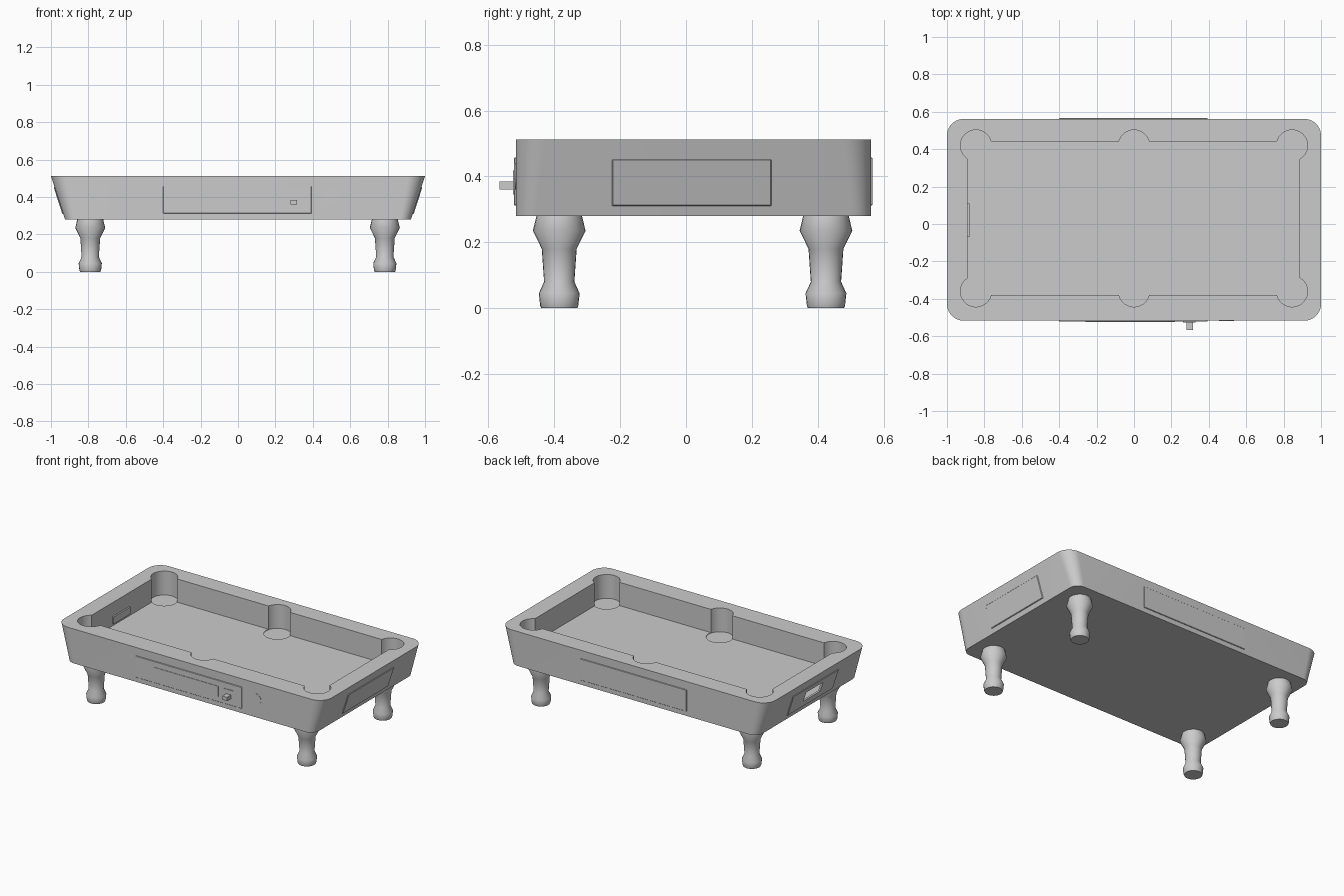
import bpy, bmesh, math
from mathutils import Matrix

cube = bpy.data.objects.get("Cube")
if cube:
    bpy.data.objects.remove(cube, do_unlink=True)

grey = bpy.data.materials.new("plain grey")
grey.use_nodes = True
COLOR = (0.6, 0.6, 0.6, 1)
grey.diffuse_color = COLOR
grey.node_tree.nodes["Principled BSDF"].inputs["Base Color"].default_value = COLOR

FRONT, BACK = -0.517, 0.562
BOTTOM, TOP = 0.28, 0.512
MID_Y = (FRONT + BACK) / 2


def end_x(z):
    """Half length of the tapered cabinet at a height."""
    return 0.925 + 0.075 * (z - BOTTOM) / (TOP - BOTTOM)


def make(name, bm):
    bmesh.ops.recalc_face_normals(bm, faces=bm.faces)
    mesh = bpy.data.meshes.new(name)
    bm.to_mesh(mesh)
    bm.free()
    mesh.materials.append(grey)
    obj = bpy.data.objects.new(name, mesh)
    bpy.context.collection.objects.link(obj)
    return obj


def box(name, xs, ys, zs):
    bm = bmesh.new()
    bmesh.ops.create_cube(bm, size=1)
    for v in bm.verts:
        v.co = [r[0] if c < 0 else r[1] for c, r in zip(v.co, (xs, ys, zs))]
    return make(name, bm)


def cylinder(name, r, depth, matrix):
    bm = bmesh.new()
    bmesh.ops.create_cone(bm, cap_ends=True, segments=40, radius1=r, radius2=r,
                          depth=depth, matrix=matrix)
    return make(name, bm)


def cut(obj, cutter):
    mod = obj.modifiers.new("cut", "BOOLEAN")
    mod.operation, mod.solver, mod.object = "DIFFERENCE", "EXACT", cutter


def bake(obj):
    """Replace the mesh by its modified result."""
    dg = bpy.context.evaluated_depsgraph_get()
    obj.data = bpy.data.meshes.new_from_object(obj.evaluated_get(dg))
    obj.modifiers.clear()


def smooth(obj, angle=30):
    bpy.ops.object.select_all(action="DESELECT")
    obj.select_set(True)
    bpy.context.view_layer.objects.active = obj
    bpy.ops.object.shade_smooth_by_angle(angle=math.radians(angle))


def bevel(obj, width=0.003):
    obj.modifiers.new("bevel", "BEVEL").width = width


def rounded_ring(bm, z, r):
    """Rounded rectangle of vertices at height z."""
    ring, steps = [], 10
    hx, hy = end_x(z), (BACK - FRONT) / 2
    for i, (sx, sy) in enumerate(((1, 1), (-1, 1), (-1, -1), (1, -1))):
        for k in range(steps + 1):
            a = math.pi / 2 * (i + k / steps)
            ring.append(bm.verts.new((sx * (hx - r) + r * math.cos(a),
                                      MID_Y + sy * (hy - r) + r * math.sin(a), z)))
    return ring


# Cabinet with tapered ends
bm = bmesh.new()
low, high = rounded_ring(bm, BOTTOM, 0.06), rounded_ring(bm, TOP, 0.09)
bm.faces.new(low[::-1])
bm.faces.new(high)
for i in range(len(low)):
    j = (i + 1) % len(low)
    bm.faces.new((low[i], low[j], high[j], high[i]))
cabinet = make("cabinet", bm)

# Playing bed, pockets and ball return opening
cutters = [box("bed_cutter", (-0.89, 0.885), (-0.38, 0.44), (0.355, 0.7))]
for x in (-0.845, 0, 0.845):
    for y in (-0.36, 0.42):
        cutters.append(cylinder("pocket_cutter", 0.083, 0.35,
                                Matrix.Translation((x, y, 0.526))))
hole_y, hole_z = (-0.07, 0.11), (0.355, 0.42)
opening = box("opening_cutter", (-1.1, -0.92), hole_y, hole_z)
for c in cutters + [opening]:
    cut(cabinet, c)

# End panels, leaning with the cabinet ends
for side, name in ((1, "left_end_panel"), (-1, "right_end_panel")):
    panel = box(name, (-0.01, 0.005), (-0.225, 0.26), (0.31, 0.452))
    for v in panel.data.vertices:
        v.co.x = side * (v.co.x + end_x(v.co.z))
    if side < 0:
        panel.data.flip_normals()
    bevel(panel)
    if side < 0:
        cut(panel, opening)
    bake(panel)

bake(cabinet)
for c in cutters + [opening]:
    bpy.data.objects.remove(c, do_unlink=True)

# Leave the opening hollow behind the end wall
bm = bmesh.new()
bm.from_mesh(cabinet.data)
inner = []
for f in bm.faces:
    m = f.calc_center_median()
    if -0.96 < m.x < -0.9 and -0.08 < m.y < 0.12 and 0.35 < m.z < 0.425:
        if all(hole_y[0] - 0.01 < v.co.y < hole_y[1] + 0.01 and
               hole_z[0] - 0.01 < v.co.z < hole_z[1] + 0.01 for v in f.verts):
            inner.append(f)
bmesh.ops.delete(bm, geom=inner, context="FACES")
bm.to_mesh(cabinet.data)
bm.free()
smooth(cabinet)

# Plate over the ball return inside the bed
box("return_plate", (-0.895, -0.88), hole_y, (0.37, 0.418))

# Long side panels
for name, y, out in (("front_panel", FRONT, -1), ("back_panel", BACK, 1)):
    ys = sorted((y - out * 0.01, y + out * 0.005))
    bevel(box(name, (-0.4, 0.393), ys, (0.312, 0.457)), 0.002)

# Front details: raised strip, coin plate, push bar and round badge
face = FRONT - 0.005
box("front_strip", (-0.26, 0.22), (face - 0.003, FRONT), (0.35, 0.418))
box("coin_plate", (0.262, 0.33), (face - 0.004, FRONT), (0.345, 0.416))
box("push_bar", (0.28, 0.315), (-0.567, FRONT), (0.36, 0.385))
cylinder("round_badge", 0.04, 0.004,
         Matrix.Translation((0.495, FRONT, 0.4)) @ Matrix.Rotation(math.pi / 2, 4, "X"))

# Turned legs
PROFILE = ((0.055, 0), (0.058, 0.008), (0.062, 0.045), (0.046, 0.08),
           (0.053, 0.18), (0.08, 0.235), (0.068, BOTTOM + 0.005))
SIDES = 24


def leg(name, x, y):
    bm = bmesh.new()
    rings = [[bm.verts.new((x + r * math.cos(k * math.tau / SIDES),
                            y + r * math.sin(k * math.tau / SIDES), z))
              for k in range(SIDES)] for r, z in PROFILE]
    for a, b in zip(rings, rings[1:]):
        for k in range(SIDES):
            n = (k + 1) % SIDES
            bm.faces.new((a[k], a[n], b[n], b[k]))
    bm.faces.new(rings[0][::-1])
    bm.faces.new(rings[-1])
    smooth(make(name, bm), 50)


for side, x in (("left", 0.785), ("right", -0.79)):
    for end, y in (("front", -0.385), ("back", 0.425)):
        leg(f"{end}_{side}_leg", x, y)
